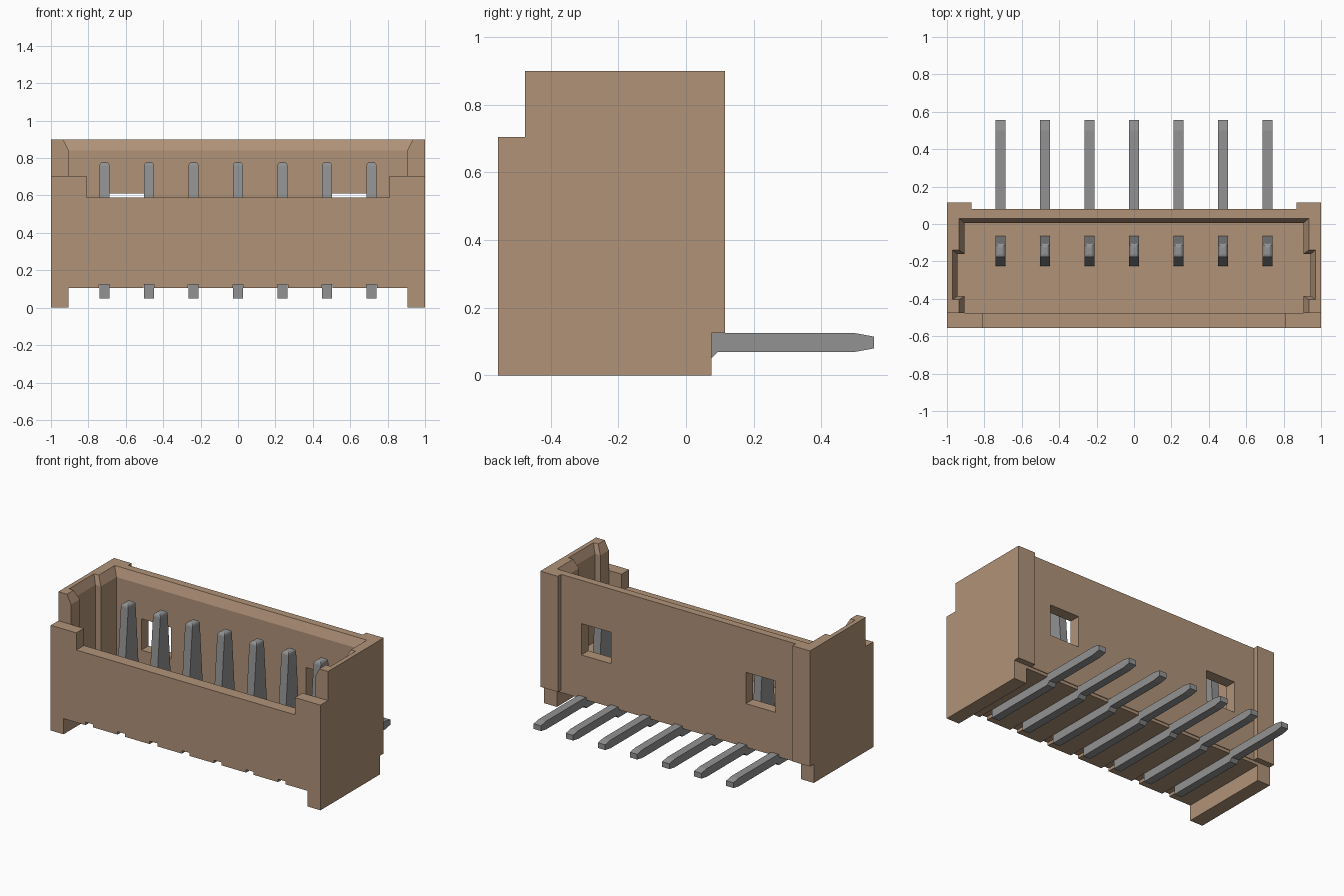
import bpy
import bmesh

cube = bpy.data.objects.get("Cube")
if cube:
    bpy.data.objects.remove(cube, do_unlink=True)


def material(name, rgb):
    mat = bpy.data.materials.new(name)
    mat.use_nodes = True
    mat.diffuse_color = (*rgb, 1)
    bsdf = mat.node_tree.nodes["Principled BSDF"]
    bsdf.inputs["Base Color"].default_value = (*rgb, 1)
    bsdf.inputs["Roughness"].default_value = 0.6
    return mat


tan = material("tan_plastic", (0.44, 0.29, 0.19))
grey = material("grey_metal", (0.29, 0.29, 0.29))


def make_object(name, bm, mat):
    bmesh.ops.recalc_face_normals(bm, faces=bm.faces)
    mesh = bpy.data.meshes.new(name)
    bm.to_mesh(mesh)
    bm.free()
    mesh.materials.append(mat)
    obj = bpy.data.objects.new(name, mesh)
    bpy.context.collection.objects.link(obj)
    return obj


def frustum(name, low, high, z0, z1):
    """Block between two rectangles (x0, x1, y0, y1) at two heights."""
    bm = bmesh.new()
    rings = []
    for (x0, x1, y0, y1), z in ((low, z0), (high, z1)):
        rings.append([bm.verts.new((x, y, z)) for x, y in
                      ((x0, y0), (x1, y0), (x1, y1), (x0, y1))])
    a, b = rings
    bm.faces.new(a)
    bm.faces.new(b)
    for i in range(4):
        j = (i + 1) % 4
        bm.faces.new((a[i], a[j], b[j], b[i]))
    return make_object(name, bm, tan)


def cut(target, low, z0, z1, high=None):
    cutter = frustum("cutter", low, high or low, z0, z1)
    cutter.hide_render = True
    mod = target.modifiers.new("cut", "BOOLEAN")
    mod.operation = "DIFFERENCE"
    mod.solver = "EXACT"
    mod.object = cutter
    bpy.context.view_layer.objects.active = target
    bpy.ops.object.modifier_apply(modifier=mod.name)
    bpy.data.objects.remove(cutter, do_unlink=True)


pitch = 0.238
pin_xs = [pitch * i for i in range(-3, 4)]

# Housing block and its outer steps
block = (-1, 1, -0.555, 0.115)
housing = frustum("housing", block, block, 0, 0.9)
cut(housing, (-1.1, 1.1, -0.7, -0.475), 0.705, 1)
cut(housing, (-0.81, 0.81, -0.7, -0.4), 0.59, 1)
cut(housing, (-0.905, 0.905, -0.7, 0.3), -0.1, 0.105)
cut(housing, (-0.87, 0.87, 0.08, 0.3), -0.1, 1)
cut(housing, (-1.1, 1.1, 0.075, 0.3), -0.1, 0.125)

# Cavity, open above the front wall, with a chamfered mouth
cut(housing, (-0.905, 0.905, -0.475, 0.005), 0.25, 0.8)
cut(housing, (-0.905, 0.905, -0.7, 0.005), 0.705, 0.84)
cut(housing, (-0.905, 0.905, -0.7, 0.005), 0.84, 0.96,
    (-0.965, 0.965, -0.7, 0.055))

# Key slots in the end walls, also chamfered
cut(housing, (-0.945, 0.945, -0.385, -0.16), 0.25, 0.84)
cut(housing, (-0.945, 0.945, -0.385, -0.16), 0.84, 0.96,
    (-0.995, 0.995, -0.425, -0.12))

# Windows through the back wall
for x0, x1 in ((-0.72, -0.5), (0.5, 0.72)):
    cut(housing, (x0, x1, -0.1, 0.2), 0.4, 0.61)

# Grooves under the floor
for x in pin_xs:
    cut(housing, (x - 0.028, x + 0.028, -0.7, 0.2), 0, 0.125)

# Bent pins: tapered blade, foot and solder tail in one side profile
profile = [(0.555, 0.115), (0.5, 0.125), (-0.065, 0.125), (-0.065, 0.25),
           (-0.105, 0.78), (-0.18, 0.78), (-0.225, 0.25), (-0.225, 0.125),
           (-0.44, 0.125), (-0.44, 0.05), (0.075, 0.05), (0.095, 0.07),
           (0.5, 0.07), (0.555, 0.08)]
for n, x in enumerate(pin_xs, 1):
    bm = bmesh.new()
    face = bm.faces.new([bm.verts.new((x - 0.027, y, z)) for y, z in profile])
    side = bmesh.ops.extrude_face_region(bm, geom=[face])["geom"]
    bmesh.ops.translate(bm, vec=(0.054, 0, 0),
                        verts=[v for v in side if isinstance(v, bmesh.types.BMVert)])
    tip = [e for e in bm.edges if all(v.co.z > 0.77 for v in e.verts)]
    bmesh.ops.bevel(bm, geom=tip, offset=0.02, segments=3, profile=0.5,
                    affect="EDGES")
    make_object(f"pin_{n}", bm, grey)
